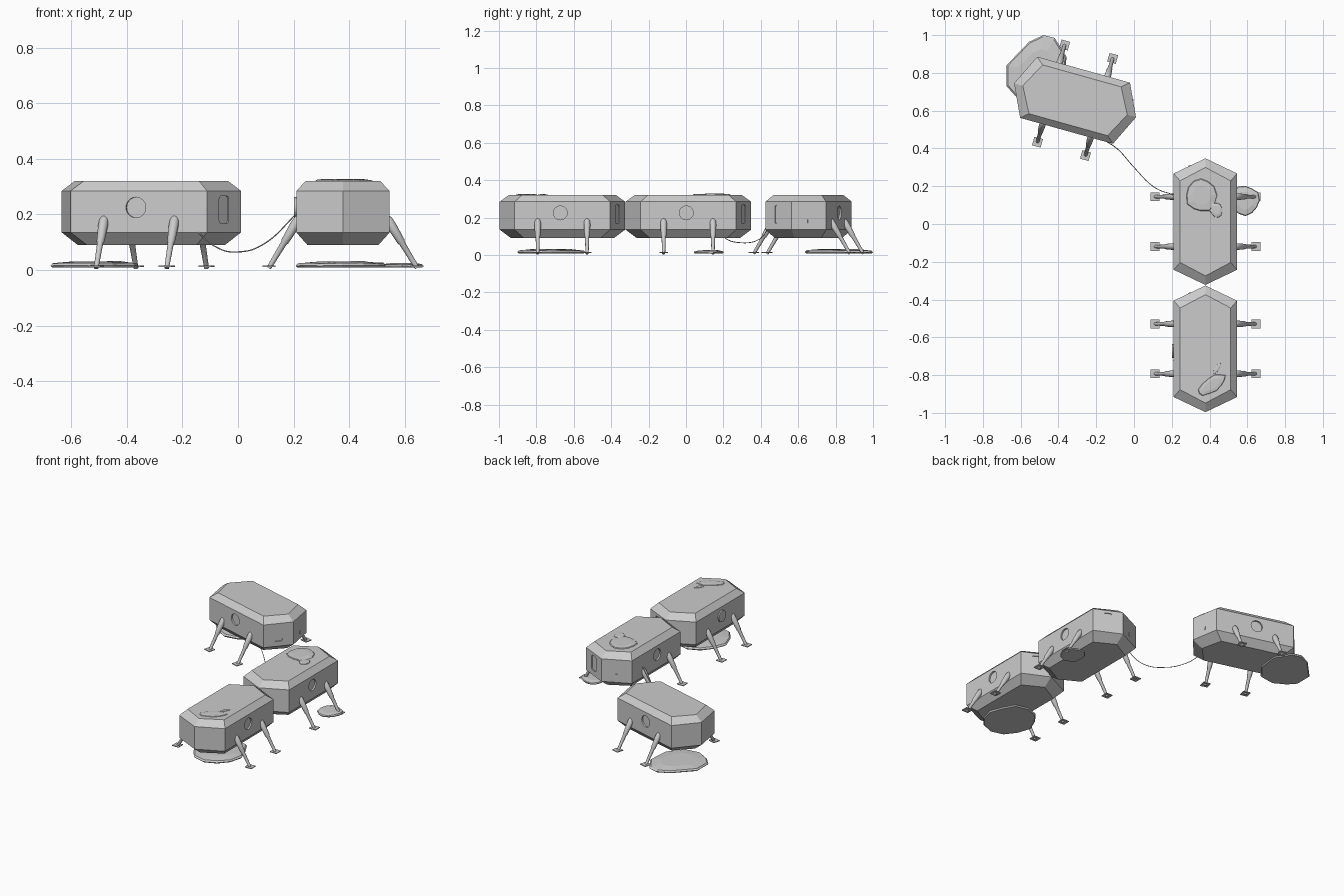
import bpy, bmesh, math, random
from mathutils import Matrix, Vector

random.seed(4)
if "Cube" in bpy.data.objects:
    bpy.data.objects.remove(bpy.data.objects["Cube"])

GREY = (0.6, 0.6, 0.6, 1)
mat = bpy.data.materials.new("light_grey")
mat.use_nodes = True
mat.diffuse_color = GREY
mat.node_tree.nodes["Principled BSDF"].inputs["Base Color"].default_value = GREY


def loft(bm, rings):
    """Skin a list of equal-length point rings and cap both ends."""
    loops = [[bm.verts.new(p) for p in ring] for ring in rings]
    n = len(loops[0])
    new = [bm.faces.new(loops[0]), bm.faces.new(loops[-1])]
    for a, b in zip(loops, loops[1:]):
        for i in range(n):
            j = (i + 1) % n
            new.append(bm.faces.new((a[i], a[j], b[j], b[i])))
    bmesh.ops.recalc_face_normals(bm, faces=new)


def finish(bm, name, matrix=Matrix(), smooth=False):
    mesh = bpy.data.meshes.new(name)
    bm.to_mesh(mesh)
    bm.free()
    mesh.materials.append(mat)
    obj = bpy.data.objects.new(name, mesh)
    bpy.context.collection.objects.link(obj)
    obj.matrix_world = matrix
    if smooth:
        bpy.ops.object.select_all(action="DESELECT")
        obj.select_set(True)
        bpy.context.view_layer.objects.active = obj
        bpy.ops.object.shade_smooth_by_angle(angle=math.radians(40))
    return obj


def hexagon(half_width, shoulder, tip, z):
    w, s = half_width, shoulder
    return [(0, tip, z), (-w, s, z), (-w, -s, z), (0, -tip, z), (w, -s, z), (w, s, z)]


def end_face(side):
    """Frame on one angled face of the +y end: x along it, y up, z outwards."""
    normal = Vector((side * 0.08, 0.168, 0)).normalized()
    up = Vector((0, 0, 1))
    rot = Matrix((up.cross(normal), up, normal)).transposed().to_4x4()
    return Matrix.Translation((side * 0.084, 0.295, 0.217)) @ rot


def door_outline(z, hw=0.026, hh=0.05, r=0.012):
    pts = []
    for k, (sx, sy) in enumerate(((1, 1), (-1, 1), (-1, -1), (1, -1))):
        for step in range(4):
            a = math.pi / 2 * (k + step / 3)
            pts.append(Vector((sx * (hw - r) + r * math.cos(a),
                               sy * (hh - r) + r * math.sin(a), z)))
    return pts


def module_body(name, place):
    # Chamfered hull
    bm = bmesh.new()
    loft(bm, [hexagon(0.128, 0.205, 0.275, 0.09), hexagon(0.168, 0.255, 0.335, 0.135),
              hexagon(0.168, 0.255, 0.335, 0.285), hexagon(0.134, 0.216, 0.287, 0.32)])
    body = finish(bm, name + "_hull", place)

    # Recesses for portholes and door
    bm = bmesh.new()
    for side in (-1, 1):
        where = Matrix.Translation((side * 0.168, -0.011, 0.225)) @ Matrix.Rotation(math.pi / 2, 4, "Y")
        bmesh.ops.create_cone(bm, cap_ends=True, segments=32, radius1=0.037,
                              radius2=0.037, depth=0.02, matrix=where)
    frame = end_face(1)
    loft(bm, [[frame @ p for p in door_outline(z)] for z in (-0.006, 0.02)])
    cutter = finish(bm, "recess_cutter", place)
    cutter.hide_render = True
    cut = body.modifiers.new("recesses", "BOOLEAN")
    cut.operation, cut.solver, cut.object = "DIFFERENCE", "EXACT", cutter
    graph = bpy.context.evaluated_depsgraph_get()
    mesh = bpy.data.meshes.new_from_object(body.evaluated_get(graph))
    body.modifiers.clear()
    body.data = mesh
    bpy.data.objects.remove(cutter)

    # Small latch beside the door
    bm = bmesh.new()
    bmesh.ops.create_cube(bm, size=1, matrix=end_face(-1) @ Matrix.Translation((0, -0.037, 0))
                          @ Matrix.Diagonal((0.012, 0.02, 0.006, 1)))
    finish(bm, name + "_latch", place)


def module_leg(name, place, side, y):
    top = Vector((side * 0.152, y, 0.197))
    foot = Vector((side * 0.267, y, 0.007))
    axis = foot - top
    turn = axis.to_track_quat("Z", "Y")
    profile = ((0, 0.005), (0.03, 0.012), (0.1, 0.0165), (0.2, 0.0175),
               (0.5, 0.014), (0.53, 0.011), (1, 0.0085))
    rings = []
    for t, r in profile:
        angles = [math.tau * i / 16 for i in range(16)]
        rings.append([top + axis * t + turn @ Vector((r * math.cos(a), r * math.sin(a), 0))
                      for a in angles])
    bm = bmesh.new()
    loft(bm, rings)
    finish(bm, name + "_leg", place, smooth=True)
    # Foot pad
    bm = bmesh.new()
    bmesh.ops.create_cube(bm, size=1, matrix=Matrix.Translation((side * 0.267, y, 0.013))
                          @ Matrix.Diagonal((0.047, 0.047, 0.005, 1)))
    finish(bm, name + "_foot_pad", place)


def slab(name, outline, z0, z1):
    """Thin uneven slab from a plan outline."""
    centre = sum((Vector(p) for p in outline), Vector((0, 0))) / len(outline)
    rings = []
    for scale, level in ((0.96, 0), (1, 0.35), (0.95, 0.7), (0.6, 0.95)):
        ring = []
        for p in outline:
            q = centre + (Vector(p) - centre) * scale
            lift = random.uniform(-0.1, 0.05) if level else 0
            ring.append((q.x, q.y, z0 + (z1 - z0) * (level + lift)))
        rings.append(ring)
    bm = bmesh.new()
    loft(bm, rings)
    finish(bm, name)


def blob(cx, cy, rx, ry, turn=0, n=12):
    """Irregular oval outline."""
    pts = []
    for i in range(n):
        a = math.tau * i / n
        r = random.uniform(0.88, 1.03)
        v = Matrix.Rotation(turn, 2) @ Vector((rx * r * math.cos(a), ry * r * math.sin(a)))
        pts.append((cx + v.x, cy + v.y))
    return pts


# Three modules
modules = {"front_module": (0.378, -0.661, 0), "middle_module": (0.378, 0.0125, 0),
           "rear_module": (-0.312, 0.655, -105.6)}
for name, (x, y, angle) in modules.items():
    place = Matrix.Translation((x, y, 0)) @ Matrix.Rotation(math.radians(angle), 4, "Z")
    module_body(name, place)
    for side in (-1, 1):
        for leg_y in (-0.132, 0.132):
            module_leg(name, place, side, leg_y)

# Porthole cover standing slightly proud
bm = bmesh.new()
bmesh.ops.create_cone(bm, cap_ends=True, segments=32, radius1=0.037, radius2=0.037, depth=0.012,
                      matrix=Matrix.Translation((0.208, -0.672, 0.225))
                      @ Matrix.Rotation(math.pi / 2, 4, "Y"))
finish(bm, "porthole_cover", smooth=True)

# Ground slabs
slab("rear_ground_slab", [(-0.675, 0.84), (-0.555, 0.965), (-0.48, 1.0), (-0.42, 0.985),
                          (-0.357, 0.885), (-0.37, 0.75), (-0.45, 0.65), (-0.55, 0.635),
                          (-0.63, 0.68), (-0.675, 0.73)], 0.008, 0.032)
slab("front_ground_slab", blob(0.375, -0.72, 0.165, 0.18), 0.008, 0.032)
slab("middle_ground_slab", blob(0.59, 0.125, 0.077, 0.083), 0.008, 0.026)

# Roof patches
slab("middle_roof_patch", blob(0.355, 0.153, 0.085, 0.095), 0.316, 0.328)
slab("middle_roof_lump", blob(0.435, 0.075, 0.033, 0.042, 0.3), 0.316, 0.327)
slab("front_roof_patch", blob(0.413, -0.85, 0.088, 0.04, 0.6), 0.316, 0.327)
slab("front_roof_lump", blob(0.44, -0.765, 0.035, 0.012, 1.0), 0.316, 0.325)

# Hanging cable
curve = bpy.data.curves.new("cable", "CURVE")
curve.dimensions = "3D"
curve.bevel_depth = 0.0022
curve.bevel_resolution = 2
path = [(-0.15, 0.44, 0.142), (-0.085, 0.395, 0.086), (0, 0.3, 0.065),
        (0.1, 0.2, 0.098), (0.215, 0.152, 0.207)]
spline = curve.splines.new("BEZIER")
spline.bezier_points.add(len(path) - 1)
for point, co in zip(spline.bezier_points, path):
    point.co = co
    point.handle_left_type = point.handle_right_type = "AUTO"
curve.materials.append(mat)
cable = bpy.data.objects.new("cable", curve)
bpy.context.collection.objects.link(cable)
bpy.ops.object.select_all(action="DESELECT")
cable.select_set(True)
bpy.context.view_layer.objects.active = cable
bpy.ops.object.convert(target="MESH")
